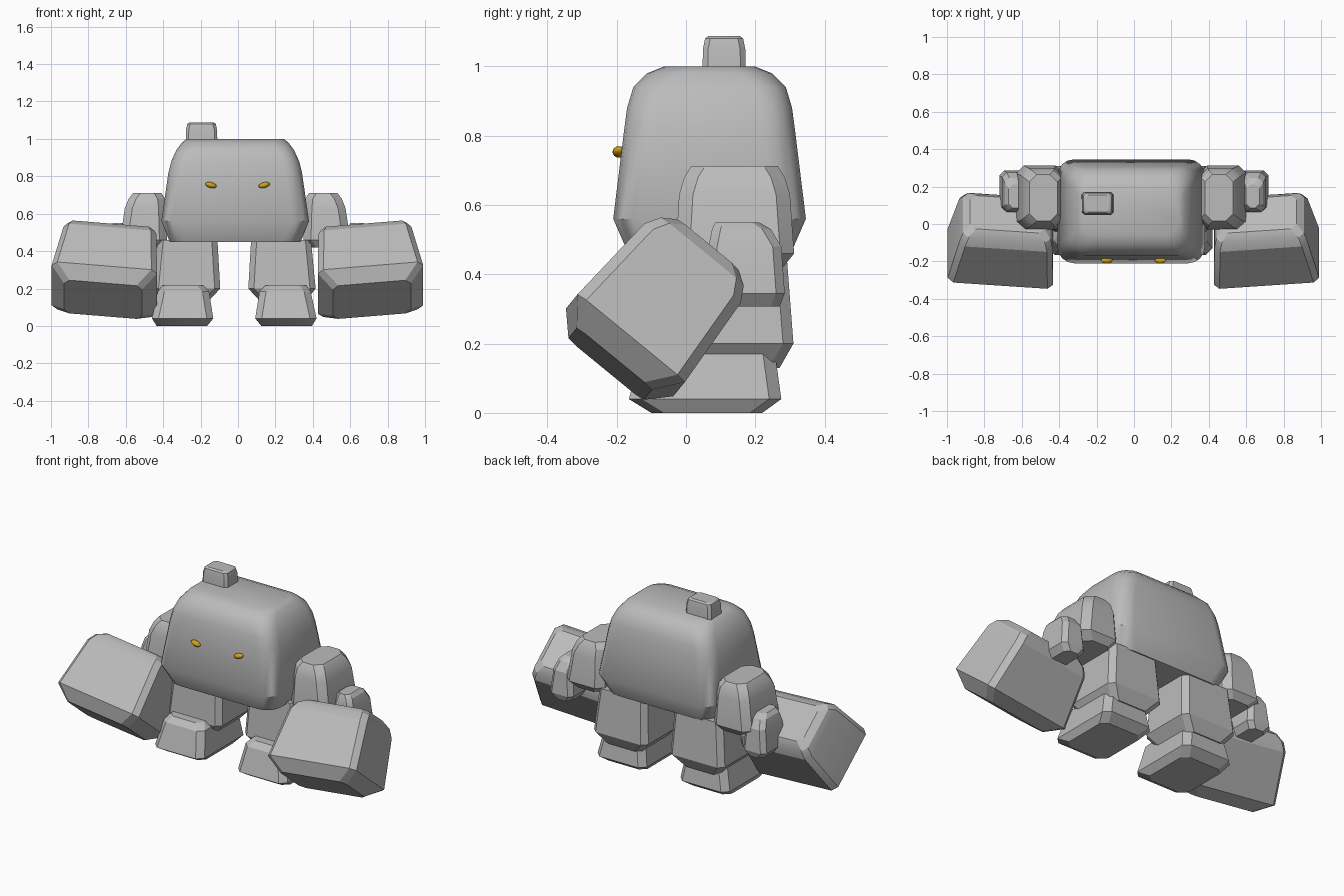
import bpy, bmesh, math
from mathutils import Matrix, Vector

if "Cube" in bpy.data.objects:
    bpy.data.objects.remove(bpy.data.objects["Cube"])


def material(name, rgb):
    m = bpy.data.materials.new(name)
    m.diffuse_color = (*rgb, 1)
    m.use_nodes = True
    m.node_tree.nodes["Principled BSDF"].inputs["Base Color"].default_value = m.diffuse_color
    return m


STONE = material("stone grey", (0.5, 0.5, 0.5))
GOLD = material("eye gold", (0.62, 0.36, 0.01))


def finish(bm, name, mat, angle):
    bmesh.ops.recalc_face_normals(bm, faces=bm.faces)
    mesh = bpy.data.meshes.new(name)
    bm.to_mesh(mesh)
    bm.free()
    mesh.materials.append(mat)
    ob = bpy.data.objects.new(name, mesh)
    bpy.context.collection.objects.link(ob)
    bpy.context.view_layer.objects.active = ob
    ob.select_set(True)
    bpy.ops.object.shade_smooth_by_angle(angle=math.radians(angle))
    ob.select_set(False)
    return ob


def loft(name, rings, radius, segs=1, matrix=Matrix(), angle=25):
    """Skin round-cornered rectangles given as (z, x0, x1, y0, y1)."""
    bm = bmesh.new()
    loops = []
    for z, x0, x1, y0, y1 in rings:
        r = min(radius, (x1 - x0) * 0.3, (y1 - y0) * 0.3)
        corners = [(x1 - r, y1 - r), (x0 + r, y1 - r), (x0 + r, y0 + r), (x1 - r, y0 + r)]
        loop = []
        for i, (cx, cy) in enumerate(corners):
            for k in range(segs + 1):
                a = math.pi / 2 * (i + k / segs)
                loop.append(bm.verts.new(matrix @ Vector((cx + r * math.cos(a), cy + r * math.sin(a), z))))
        loops.append(loop)
    n = len(loops[0])
    for lo, hi in zip(loops, loops[1:]):
        for i in range(n):
            bm.faces.new((lo[i], lo[(i + 1) % n], hi[(i + 1) % n], hi[i]))
    bm.faces.new(loops[0][::-1])
    bm.faces.new(loops[-1])
    return finish(bm, name, STONE, angle)


def pair(name, axis, rings, radius, matrix=Matrix()):
    """One part on each side of the plane x = axis."""
    flip = Matrix.Translation((2 * axis, 0, 0)) @ Matrix.Diagonal((-1, 1, 1, 1))
    loft("right_" + name, rings, radius, matrix=matrix)
    loft("left_" + name, rings, radius, matrix=flip @ matrix)


def centred(cx, cy, rows):
    return [(z, cx - hx, cx + hx, cy - hy, cy + hy) for z, hx, hy in rows]


# Rounded body block
loft("body", centred(-0.015, 0.068, [
    (0.45, 0.35, 0.23), (0.56, 0.395, 0.278), (0.82, 0.357, 0.246),
    (0.88, 0.342, 0.238), (0.94, 0.315, 0.22), (0.98, 0.285, 0.18), (1.0, 0.26, 0.13)]),
    0.09, segs=4, angle=40)

# Small block on top of the head
loft("head_block", centred(-0.195, 0.11, [
    (0.97, 0.085, 0.063), (1.05, 0.083, 0.061), (1.08, 0.076, 0.055), (1.088, 0.065, 0.045)]), 0.015)

# Legs and feet
pair("leg", -0.02, [
    (0.13, 0.12, 0.36, 0.0, 0.27), (0.20, 0.055, 0.415, -0.04, 0.31),
    (0.46, 0.07, 0.39, -0.02, 0.29)], 0.03)
pair("foot", -0.02, [
    (0.0, 0.125, 0.395, -0.1, 0.22), (0.04, 0.092, 0.42, -0.165, 0.275),
    (0.185, 0.115, 0.388, -0.125, 0.255), (0.215, 0.145, 0.365, -0.09, 0.22)], 0.035)

# Shoulders and forearms
pair("shoulder", -0.015, [
    (0.42, 0.38, 0.56, 0.0, 0.28), (0.46, 0.35, 0.6, -0.03, 0.312),
    (0.63, 0.355, 0.575, -0.02, 0.3), (0.68, 0.36, 0.555, -0.005, 0.285),
    (0.712, 0.38, 0.53, 0.015, 0.265)], 0.04)
pair("forearm", 0.0, [
    (0.307, 0.59, 0.69, 0.1, 0.27), (0.345, 0.565, 0.72, 0.065, 0.285),
    (0.48, 0.575, 0.705, 0.065, 0.275), (0.53, 0.59, 0.69, 0.075, 0.245),
    (0.55, 0.6, 0.67, 0.085, 0.21)], 0.025)

# Big fists, pitched forward and tipped slightly outward
pitch = Matrix.Rotation(math.radians(-39.3), 4, "X")
tip = Matrix.Rotation(math.radians(-6), 4, "Y")
fist = Matrix.Translation((0.695, -0.093, 0.295)) @ pitch @ tip
pair("fist", -0.003, centred(0, 0, [
    (-0.2, 0.21, 0.14), (-0.13, 0.283, 0.2), (0.155, 0.25, 0.18),
    (0.2, 0.235, 0.155), (0.23, 0.2, 0.115)]), 0.03, fist)

# Slanted oval eyes
for name, x, slant in (("left_eye", -0.145, 15), ("right_eye", 0.14, -15)):
    bm = bmesh.new()
    bmesh.ops.create_uvsphere(bm, u_segments=16, v_segments=10, radius=1)
    m = (Matrix.Translation((x, -0.194, 0.753)) @ Matrix.Rotation(math.radians(slant), 4, "Y")
         @ Matrix.Diagonal((0.031, 0.018, 0.015, 1)))
    bmesh.ops.transform(bm, matrix=m, verts=bm.verts)
    finish(bm, name, GOLD, 60)
